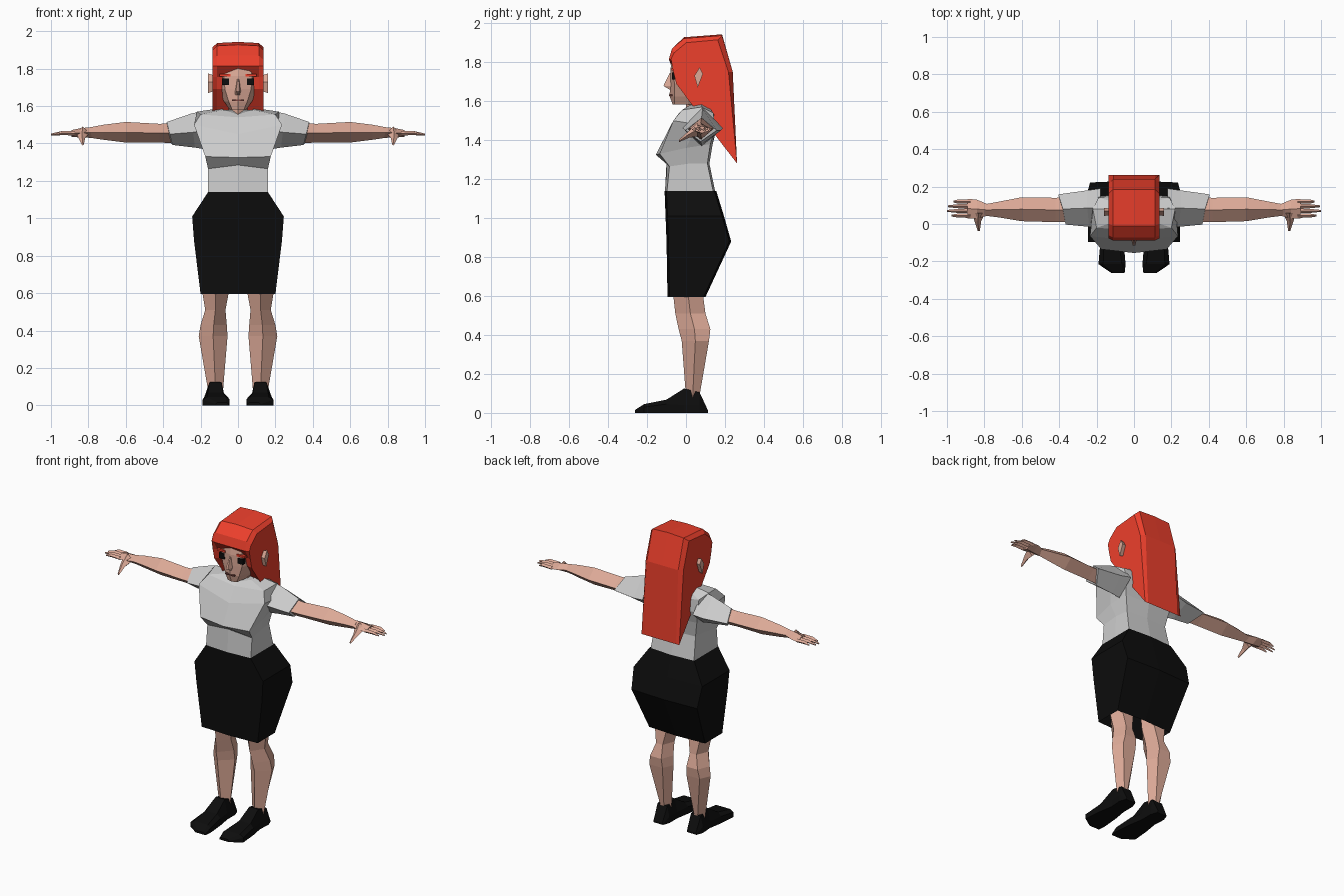
import bpy, bmesh

def mat(name, c):
    m = bpy.data.materials.new(name)
    m.diffuse_color = (*c, 1)
    return m

SKIN = mat("skin", (0.72, 0.40, 0.31))
RED = mat("red_hair", (0.85, 0.05, 0.025))
BLACK = mat("black", (0.004, 0.004, 0.004))
DARK = mat("lip", (0.2, 0.06, 0.05))

def loft(name, rings, material=None, caps=(True, True), mirror=False):
    """Skin a list of equal-length point rings."""
    bm = bmesh.new()
    vs = [[bm.verts.new(p) for p in r] for r in rings]
    n = len(vs[0])
    for a, b in zip(vs, vs[1:]):
        for i in range(n):
            j = (i + 1) % n
            bm.faces.new((a[i], a[j], b[j], b[i]))
    if caps[0]:
        bm.faces.new(vs[0])
    if caps[1]:
        bm.faces.new(vs[-1])
    bmesh.ops.recalc_face_normals(bm, faces=bm.faces[:])
    me = bpy.data.meshes.new(name)
    bm.to_mesh(me)
    bm.free()
    ob = bpy.data.objects.new(name, me)
    bpy.context.collection.objects.link(ob)
    if material:
        me.materials.append(material)
    if mirror:
        ob.modifiers.new("mirror", 'MIRROR')
    return ob

def sym(half):
    """Half ring from front centre to back centre, completed across x."""
    return list(half) + [(-x, y, z) for x, y, z in reversed(half[1:-1])]

def flat(z, half):
    return sym([(x, y, z) for x, y in half])

def diamond(x, y0, y1, z0, z1):
    ym, zm = (y0 + y1) / 2, (z0 + z1) / 2
    return [(x, y0, zm), (x, ym, z1), (x, y1, zm), (x, ym, z0)]

def box(name, x0, x1, y0, y1, z0, z1, material, mirror=False):
    r = [[(x0, y, z0), (x1, y, z0), (x1, y, z1), (x0, y, z1)] for y in (y0, y1)]
    return loft(name, r, material, mirror=mirror)

# Skirt, open at the hem
loft("skirt", [flat(z, [(0, f), (w, f + 0.01), (w, b - 0.01), (0, b)]) for z, w, f, b in (
    (1.14, 0.16, -0.11, 0.155), (1.01, 0.245, -0.105, 0.195),
    (0.88, 0.235, -0.10, 0.232), (0.595, 0.20, -0.095, 0.10))],
    BLACK, caps=(False, False))

# Shirt body: collar, shoulders, chest, underside, waist
loft("shirt", [sym(r) for r in (
    [(0, 0, 1.555), (0.08, 0.02, 1.58), (0.085, 0.08, 1.59), (0.07, 0.11, 1.58), (0, 0.12, 1.57)],
    [(0, -0.035, 1.54), (0.20, -0.02, 1.555), (0.22, 0.08, 1.57), (0.19, 0.14, 1.54), (0, 0.15, 1.52)],
    [(0, -0.09, 1.45), (0.235, -0.065, 1.50), (0.225, 0.06, 1.48), (0.19, 0.15, 1.46), (0, 0.155, 1.45)],
    [(0, -0.155, 1.325), (0.175, -0.135, 1.33), (0.18, 0.0, 1.36), (0.165, 0.125, 1.38), (0, 0.135, 1.37)],
    [(0, -0.10, 1.285), (0.16, -0.085, 1.265), (0.155, 0.02, 1.28), (0.145, 0.11, 1.28), (0, 0.12, 1.28)],
    [(0, -0.108, 1.135), (0.16, -0.098, 1.135), (0.16, 0.02, 1.135), (0.155, 0.14, 1.135), (0, 0.15, 1.135)])])

# Sleeves with slanted cuffs
loft("sleeves", [
    [(0.18, -0.02, 1.47), (0.18, 0.085, 1.575), (0.18, 0.19, 1.46), (0.18, 0.08, 1.37)],
    [(0.24, -0.015, 1.46), (0.25, 0.085, 1.56), (0.25, 0.18, 1.45), (0.23, 0.08, 1.378)],
    [(0.365, -0.003, 1.45), (0.38, 0.08, 1.515), (0.405, 0.158, 1.45), (0.35, 0.075, 1.392)]],
    mirror=True)

# Arms and palms
loft("arms", [diamond(*r) for r in (
    (0.30, 0.01, 0.145, 1.40, 1.51), (0.42, 0.01, 0.14, 1.405, 1.505),
    (0.60, 0.015, 0.143, 1.405, 1.515), (0.72, 0.035, 0.12, 1.42, 1.50),
    (0.80, 0.045, 0.105, 1.432, 1.485))], SKIN, mirror=True)
loft("palms", [diamond(*r) for r in (
    (0.78, 0.045, 0.105, 1.43, 1.488), (0.84, 0.03, 0.13, 1.432, 1.482),
    (0.89, 0.03, 0.135, 1.435, 1.472))], SKIN, mirror=True)

# Fingers and thumbs
for i, tip in enumerate((0.975, 1.0, 0.995, 0.965)):
    y = 0.045 + 0.025 * i
    loft(f"finger_{i + 1}", [diamond(x, y - w, y + w, z - w, z + w) for x, w, z in (
        (0.875, 0.012, 1.455), (0.94, 0.011, 1.456), (tip, 0.005, 1.448))], SKIN, mirror=True)
loft("thumbs", [[(x - w, y, z), (x, y, z + w), (x + w, y, z), (x, y, z - w)] for x, y, z, w in (
    (0.83, 0.06, 1.455, 0.035), (0.835, 0.015, 1.43, 0.018), (0.83, -0.037, 1.395, 0.006))],
    SKIN, mirror=True)

# Legs, five sided with a front shin edge
loft("legs", [[((a + b) / 2, f, z), (b, (f + k) / 2, z), (b - 0.03, k, z), (a + 0.03, k, z), (a, (f + k) / 2, z)]
    for z, a, b, f, k in (
    (0.80, 0.03, 0.20, -0.08, 0.10), (0.60, 0.05, 0.19, -0.065, 0.088),
    (0.51, 0.067, 0.175, -0.055, 0.10), (0.43, 0.06, 0.20, -0.038, 0.125),
    (0.37, 0.056, 0.21, -0.022, 0.118), (0.08, 0.08, 0.16, 0.0, 0.068))], SKIN, mirror=True)

# Shoes, stations from toe to heel
loft("shoes", [[(a, y, 0), (b, y, 0), (b, y, h), (c + t, y, z), (c - t, y, z), (a, y, h)]
    for y, a, b, h, z, c, t in (
    (-0.262, 0.05, 0.12, 0.006, 0.015, 0.085, 0.025), (-0.215, 0.045, 0.19, 0.03, 0.045, 0.115, 0.05),
    (-0.10, 0.055, 0.18, 0.045, 0.068, 0.12, 0.04), (-0.01, 0.07, 0.165, 0.04, 0.125, 0.12, 0.032),
    (0.07, 0.07, 0.17, 0.04, 0.105, 0.12, 0.035), (0.113, 0.085, 0.155, 0.005, 0.012, 0.12, 0.03))],
    BLACK, mirror=True)

# Neck and head
loft("neck", [flat(z, [(0, 0.0), (0.05, 0.03), (0.045, 0.09), (0, 0.11)]) for z in (1.50, 1.63)], SKIN)
loft("head", [flat(z, [(0, f), (a, g), (w, 0.01), (w, 0.10), (0, 0.14)]) for z, f, a, g, w in (
    (1.582, -0.068, 0.032, -0.06, 0.045), (1.625, -0.084, 0.05, -0.06, 0.075),
    (1.69, -0.082, 0.07, -0.06, 0.105), (1.76, -0.080, 0.075, -0.062, 0.108),
    (1.85, -0.068, 0.06, -0.05, 0.09))], SKIN)

# Facial features
loft("nose", [[(-w, -0.07, z), (w, -0.07, z), (w * 0.4, y, z), (-w * 0.4, y, z)] for z, w, y in (
    (1.745, 0.008, -0.083), (1.678, 0.017, -0.116), (1.66, 0.016, -0.085))], SKIN)
box("mouth", -0.032, 0.032, -0.086, -0.06, 1.627, 1.634, DARK)
box("eyes", 0.048, 0.085, -0.072, -0.045, 1.712, 1.747, BLACK, True)
box("eyebrows", 0.04, 0.10, -0.074, -0.045, 1.758, 1.771, RED, True)
loft("ears", [[(x, 0.065 - w, 1.73), (x, 0.07, 1.722 + h), (x, 0.065 + w, 1.74), (x, 0.06, 1.722 - h)]
    for x, w, h in ((0.09, 0.012, 0.03), (0.16, 0.022, 0.052))], SKIN, mirror=True)

# Hair: side profiles lofted across x, hollowed towards the face
outer = [(-0.088, 1.815), (-0.072, 1.87), (-0.01, 1.922), (0.185, 1.937), (0.24, 1.75), (0.262, 1.28)]
def hair_ring(x, drop, hollow, rise=0):
    back = [(x, y + drop * 0.5 * (i < 3) - drop * (i in (3, 4)), z - drop * (0 < i < 4) + rise * (i in (2, 3)))
            for i, (y, z) in enumerate(outer)]
    front = [(0.05, 1.555), (-0.05, 1.69), (-0.066, 1.755)]
    return back + [(x, y + hollow, z) for y, z in front]
loft("hair", [hair_ring(*a) for a in (
    (-0.135, 0.022, 0), (-0.112, 0, 0.015), (0, 0, 0.04, 0.006),
    (0.112, 0, 0.015), (0.135, 0.022, 0))], RED)
